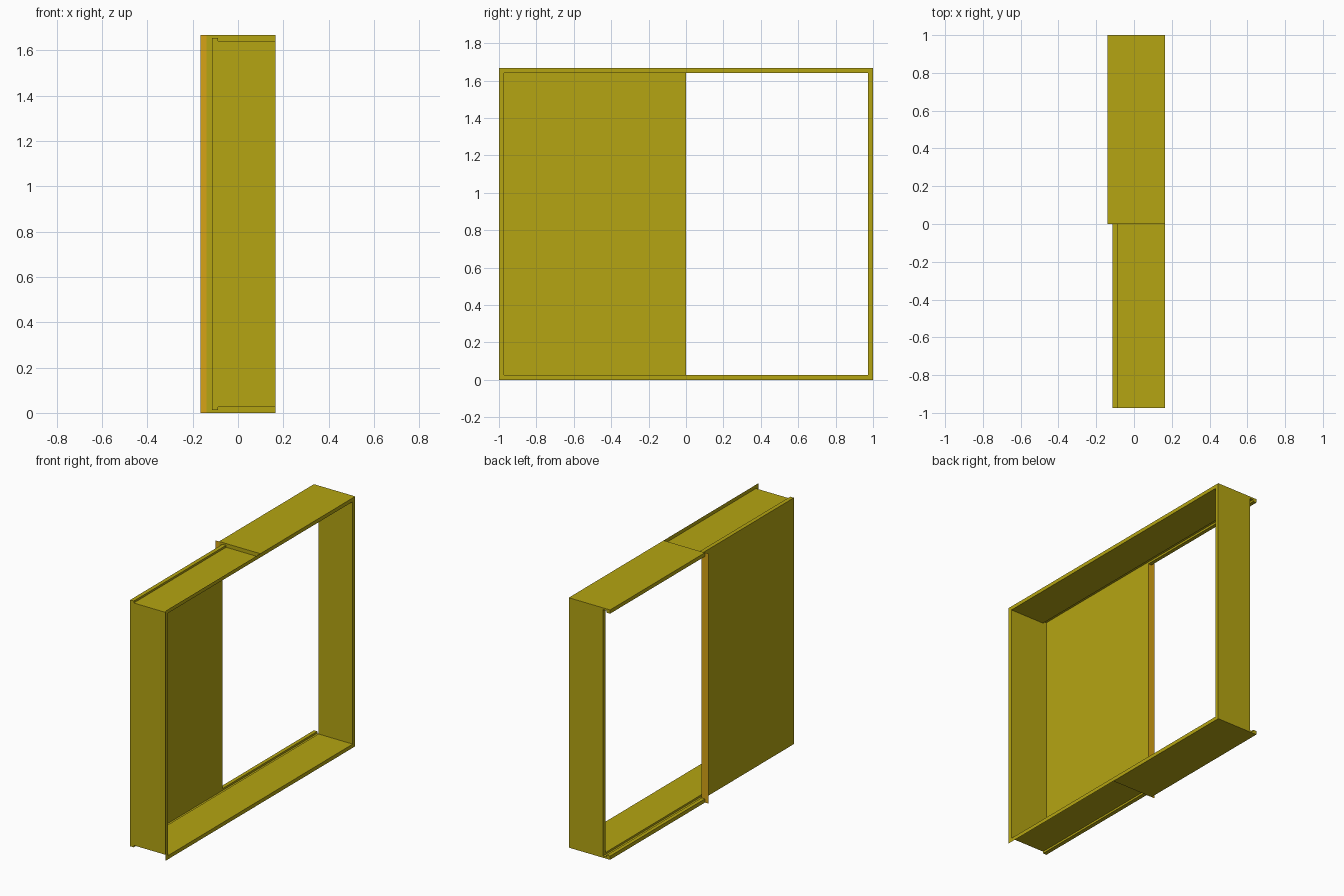
import bpy, bmesh

if "Cube" in bpy.data.objects:
    bpy.data.objects.remove(bpy.data.objects["Cube"])

H = 1.667                      # overall height
XF, XB, XP = 0.165, -0.14, -0.115   # flange plane, rear lip, pocket panel
XG = -0.088                    # inner edge of the sliding groove
T, G = 0.025, 0.012            # frame inset, groove inset
YI = 0.973                     # inner jamb position


def material(name, color):
    m = bpy.data.materials.new(name)
    m.diffuse_color = color
    m.use_nodes = True
    m.node_tree.nodes["Principled BSDF"].inputs["Base Color"].default_value = m.diffuse_color
    return m


olive = material("olive_paint", (0.46, 0.375, 0.006, 1))
orange = material("orange_paint", (0.68, 0.37, 0.008, 1))


def build(name, polys, mat=olive):
    """Make an object from a few flat polygons."""
    bm = bmesh.new()
    for poly in polys:
        bm.faces.new([bm.verts.new(p) for p in poly])
    bmesh.ops.remove_doubles(bm, verts=bm.verts, dist=1e-5)
    bmesh.ops.recalc_face_normals(bm, faces=bm.faces)
    me = bpy.data.meshes.new(name)
    bm.to_mesh(me)
    bm.free()
    ob = bpy.data.objects.new(name, me)
    bpy.context.collection.objects.link(ob)
    me.materials.append(mat)
    return ob


def sweep(profile, y0, y1, cap0=False, cap1=False):
    """Open (x, z) profile swept along y, with optional end caps."""
    polys = [[(a[0], y0, a[1]), (b[0], y0, b[1]), (b[0], y1, b[1]), (a[0], y1, a[1])]
             for a, b in zip(profile, profile[1:])]
    for cap, y in ((cap0, y0), (cap1, y1)):
        if cap:
            polys.append([(x, y, z) for x, z in profile])
    return polys


def flip(profile):
    return [(x, H - z) for x, z in profile]


# Flat flange ring around the front opening
outer = [(-1, 0), (1, 0), (1, H), (-1, H)]
inner = [(-YI, T), (YI, T), (YI, H - T), (-YI, H - T)]
build("front_flange", [[(XF, *outer[i]), (XF, *outer[(i + 1) % 4]),
                        (XF, *inner[(i + 1) % 4]), (XF, *inner[i])] for i in range(4)])

# Grooved head and sill on the open half
rail = [(XF, H - T), (XG, H - T), (XG, H - G), (XP, H - G),
        (XP, H - T), (XB, H - T), (XB, H), (XF, H)]
build("head_rail", sweep(rail, 0, 1, True, True))
build("sill_rail", sweep(flip(rail), 0, 1, True, True))

# Side jamb on the open half
jamb = [(XF, YI), (XG, YI), (XG, 1), (XF, 1)]
build("side_jamb", [[(*a, T), (*b, T), (*b, H - T), (*a, H - T)]
                    for a, b in zip(jamb, jamb[1:])])

# Closed half: top, rear panel, bottom and outer side as one sheet shell
half = [(XF, H - T), (XG, H - T), (XG, H - G), (XP, H - G)]
build("fixed_panel_shell", sweep(half + flip(half)[::-1], -YI, 0, True))

# Meeting strip at the middle, with its backing behind
build("meeting_strip", [[(-0.165, 0, 0), (XP, 0, 0), (XP, 0, H), (-0.165, 0, H)]], orange)
build("meeting_strip_backing", [[(XB, -0.004, T), (XP, -0.004, T),
                                 (XP, -0.004, H - T), (XB, -0.004, H - T)]])
